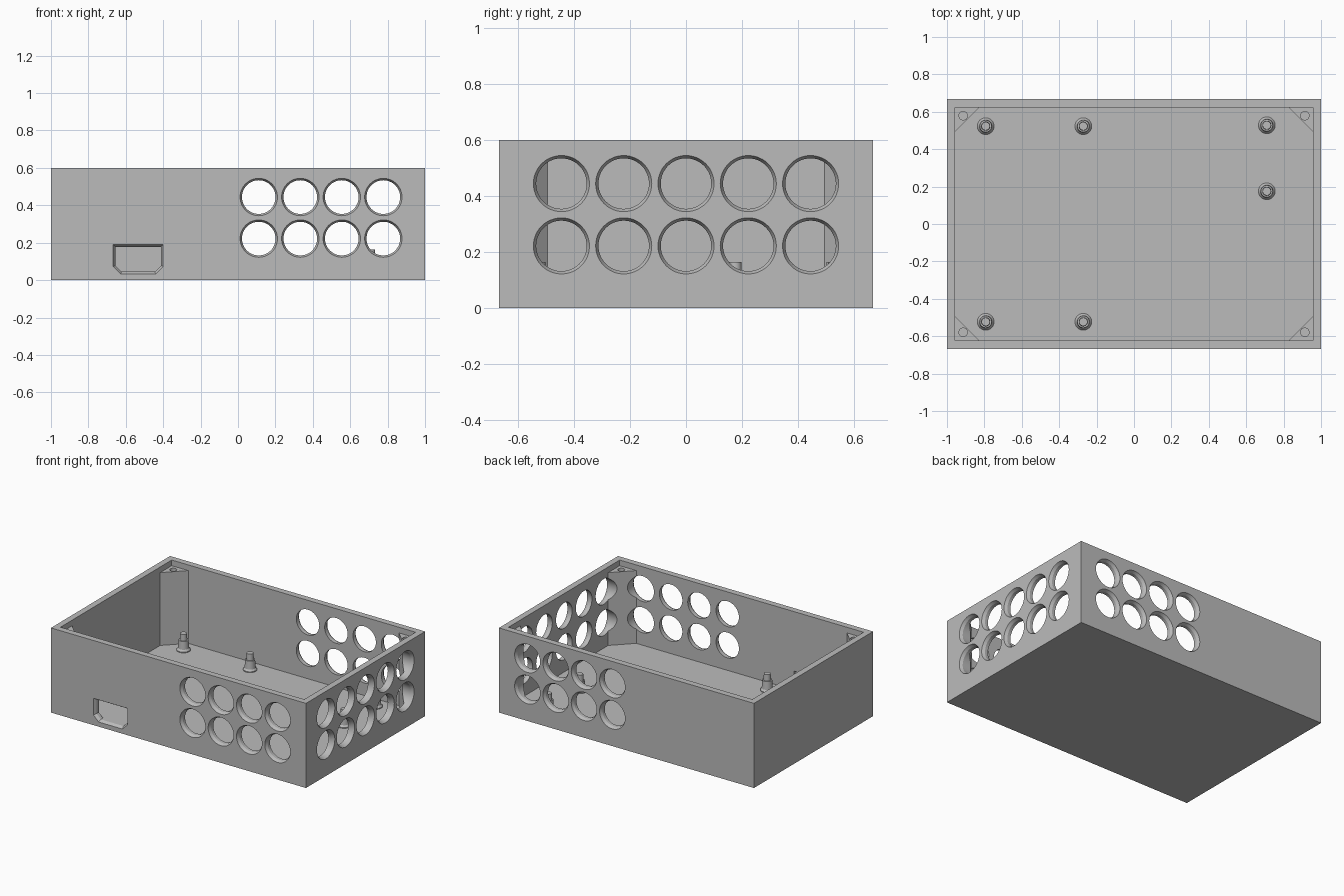
import bpy, bmesh, math
from mathutils import Vector

if "Cube" in bpy.data.objects:
    bpy.data.objects.remove(bpy.data.objects["Cube"])

# Main dimensions
L, W, H, T = 1.0, 0.667, 0.6, 0.044     # half length, half width, height, wall
PITCH, R, R_IN, BEVEL = 0.222, 0.1, 0.09, 0.02
LEVELS = [PITCH, 2 * PITCH]

grey = bpy.data.materials.new("plain_grey")
grey.use_nodes = True
grey.diffuse_color = (0.5, 0.5, 0.5, 1)
grey.node_tree.nodes["Principled BSDF"].inputs["Base Color"].default_value = (0.5, 0.5, 0.5, 1)


def loft(bm, rings):
    """Closed solid through a list of equal-sized point rings."""
    loops = [[bm.verts.new(p) for p in ring] for ring in rings]
    for a, b in zip(loops, loops[1:]):
        n = len(a)
        for i in range(n):
            bm.faces.new((a[i], a[(i + 1) % n], b[(i + 1) % n], b[i]))
    bm.faces.new(loops[0][::-1])
    bm.faces.new(loops[-1])


def lathe(bm, centre, axis, profile, segments=48):
    """Round solid along x, y or z; profile holds (radius, position on axis)."""
    k = "xyz".index(axis)
    u, v = (k + 1) % 3, (k + 2) % 3
    rings = []
    for r, d in profile:
        ring = []
        for i in range(segments):
            a = math.tau * i / segments
            p = Vector(centre)
            p[k] += d
            p[u] += r * math.cos(a)
            p[v] += r * math.sin(a)
            ring.append(p)
        rings.append(ring)
    loft(bm, rings)


def box(bm, lo, hi):
    rect = [(lo[0], lo[1]), (hi[0], lo[1]), (hi[0], hi[1]), (lo[0], hi[1])]
    loft(bm, [[(x, y, z) for x, y in rect] for z in (lo[2], hi[2])])


def make(name, bm):
    bmesh.ops.recalc_face_normals(bm, faces=bm.faces)
    mesh = bpy.data.meshes.new(name)
    bm.to_mesh(mesh)
    bm.free()
    mesh.materials.append(grey)
    ob = bpy.data.objects.new(name, mesh)
    bpy.context.collection.objects.link(ob)
    return ob


def activate(ob):
    bpy.ops.object.select_all(action='DESELECT')
    ob.select_set(True)
    bpy.context.view_layer.objects.active = ob


def cut(ob, cutter):
    activate(ob)
    mod = ob.modifiers.new("cut", 'BOOLEAN')
    mod.operation, mod.solver, mod.object = 'DIFFERENCE', 'EXACT', cutter
    bpy.ops.object.modifier_apply(modifier=mod.name)


# Open-topped shell
bm = bmesh.new()
box(bm, (-L, -W, 0), (L, W, H))
shell = make("enclosure_shell", bm)
bm = bmesh.new()
box(bm, (-L + T, -W + T, T), (L - T, W - T, H + 0.2))
cavity = make("cavity_cutter", bm)

# Triangular corner posts, sunk slightly into walls and floor
bm = bmesh.new()
LEG, SINK = 0.13, 0.01
for sx in (-1, 1):
    for sy in (-1, 1):
        cx, cy = L - T + SINK, W - T + SINK
        leg = LEG + 2 * SINK
        tri = [(cx, cy), (cx - leg, cy), (cx, cy - leg)]
        loft(bm, [[(sx * x, sy * y, z) for x, y in tri] for z in (T - SINK, H - 0.04)])
posts = make("corner_posts", bm)

# Screw holes in the posts
bm = bmesh.new()
for sx in (-1, 1):
    for sy in (-1, 1):
        lathe(bm, (sx * 0.913, sy * 0.579, 0), 'z', [(0.023, 0.3), (0.023, 0.7)], 24)
screws = make("screw_hole_cutter", bm)

# Vents running straight through the front and back walls
bm = bmesh.new()
for i in range(4):
    for z in LEVELS:
        lathe(bm, (PITCH * (i + 0.5), 0, z), 'y',
              [(R, -W - 0.05), (R, -W), (R_IN, BEVEL - W),
               (R_IN, W - BEVEL), (R, W), (R, W + 0.05)])
long_vents = make("front_back_vent_cutter", bm)

# Vents in the left end wall
bm = bmesh.new()
for i in range(-2, 3):
    for z in LEVELS:
        lathe(bm, (0, PITCH * i, z), 'x',
              [(R_IN, 0.76), (R_IN, L - BEVEL), (R, L), (R, L + 0.05)])
end_vents = make("end_vent_cutter", bm)


# Socket opening with clipped lower corners and a bevelled rim
def socket_ring(y, inset):
    x0, x1, z0, z1 = -0.667 + inset, -0.4 - inset, 0.033 + inset, 0.19 - inset
    c = 0.04 - inset * 0.6
    outline = [(x0, z1), (x0, z0 + c), (x0 + c, z0), (x1 - c, z0), (x1, z0 + c), (x1, z1)]
    return [(x, y, z) for x, z in outline]


bm = bmesh.new()
loft(bm, [socket_ring(-W - 0.05, 0), socket_ring(-W, 0),
          socket_ring(-W + BEVEL, 0.012), socket_ring(-W + T + 0.03, 0.012)])
socket = make("socket_cutter", bm)

for cutter in (cavity, long_vents, end_vents, socket):
    cut(shell, cutter)
for cutter in (screws, long_vents, end_vents):
    cut(posts, cutter)
for cutter in (cavity, screws, long_vents, end_vents, socket):
    bpy.data.objects.remove(cutter)

# Stepped board standoffs with locating pins
bm = bmesh.new()
for x, y in [(-0.793, 0.523), (-0.271, 0.523), (0.71, 0.528),
             (0.71, 0.175), (-0.793, -0.523), (-0.271, -0.523)]:
    lathe(bm, (x, y, T), 'z', [(0.045, -0.01), (0.045, 0.006), (0.036, 0.018),
                               (0.032, 0.075), (0.024, 0.075), (0.022, 0.12)], 32)
standoffs = make("board_standoffs", bm)

for ob in (shell, posts, standoffs):
    activate(ob)
    bpy.ops.object.shade_smooth_by_angle(angle=math.radians(25))
